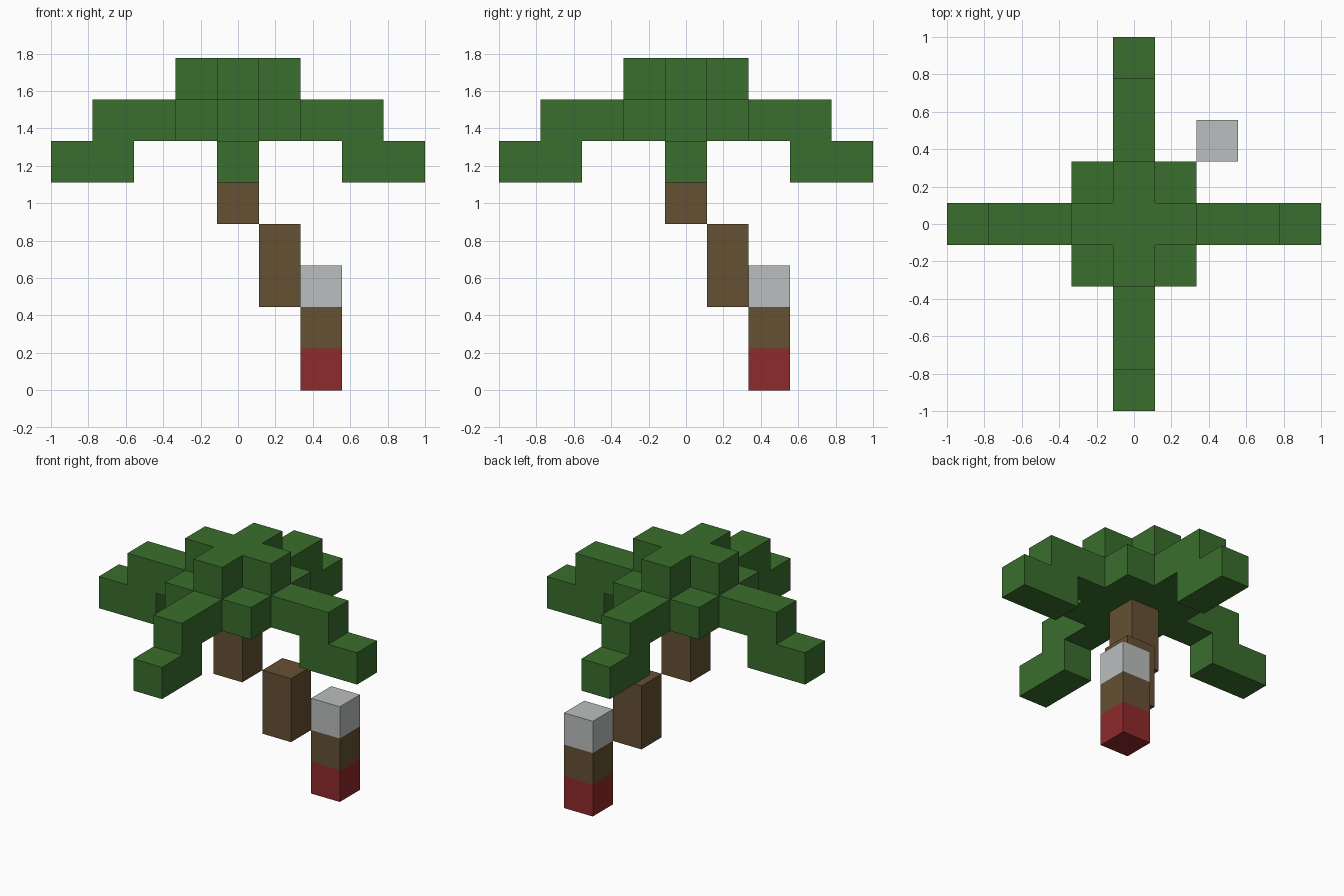
import bpy
import bmesh
from mathutils import Vector

cube = bpy.data.objects.get("Cube")
if cube:
    bpy.data.objects.remove(cube, do_unlink=True)

U = 2 / 9  # block size


def material(name, rgb):
    mat = bpy.data.materials.new(name)
    mat.use_nodes = True
    color = (*rgb, 1)
    mat.diffuse_color = color
    mat.node_tree.nodes["Principled BSDF"].inputs["Base Color"].default_value = color
    return mat


green = material("leaf green", (0.042, 0.156, 0.026))
brown = material("bark brown", (0.13, 0.082, 0.033))
pale = material("pale grey", (0.5, 0.52, 0.52))
red = material("dark red", (0.275, 0.023, 0.025))

ARMS = [(1, 0), (-1, 0), (0, 1), (0, -1)]

# Leaf crown: square layer, raised cross on top, four drooping fronds
crown = {(x, y, 6) for x in (-1, 0, 1) for y in (-1, 0, 1)}
crown.add((0, 0, 7))
for dx, dy in ARMS:
    crown.add((dx, dy, 7))
    for reach, level in ((2, 6), (3, 6), (3, 5), (4, 5)):
        crown.add((dx * reach, dy * reach, level))

# Trunk steps diagonally down to a stacked foot
parts = [
    ("leaf_crown", crown, green),
    ("upper_trunk", {(0, 0, 4), (0, 0, 5)}, brown),
    ("middle_trunk", {(1, 1, 2), (1, 1, 3)}, brown),
    ("lower_trunk", {(2, 2, 1)}, brown),
    ("pale_block", {(2, 2, 2)}, pale),
    ("red_foot", {(2, 2, 0)}, red),
]
filled = set().union(*(cells for _, cells, _ in parts))


def add_blocks(name, cells, mat):
    """Join blocks into one shell, leaving out faces against another block."""
    bm = bmesh.new()
    for cell in cells:
        centre = Vector((cell[0], cell[1], cell[2] + 0.5)) * U
        for axis in range(3):
            for sign in (-1, 1):
                near = list(cell)
                near[axis] += sign
                if tuple(near) in filled:
                    continue
                n, a, b = Vector(), Vector(), Vector()
                n[axis] = sign * U / 2
                a[(axis + 1) % 3] = U / 2
                b[(axis + 2) % 3] = sign * U / 2
                corners = (-a - b, a - b, a + b, b - a)
                bm.faces.new([bm.verts.new(centre + n + c) for c in corners])
    bmesh.ops.remove_doubles(bm, verts=bm.verts, dist=0.001)
    mesh = bpy.data.meshes.new(name)
    bm.to_mesh(mesh)
    bm.free()
    mesh.materials.append(mat)
    obj = bpy.data.objects.new(name, mesh)
    bpy.context.collection.objects.link(obj)


for part in parts:
    add_blocks(*part)
